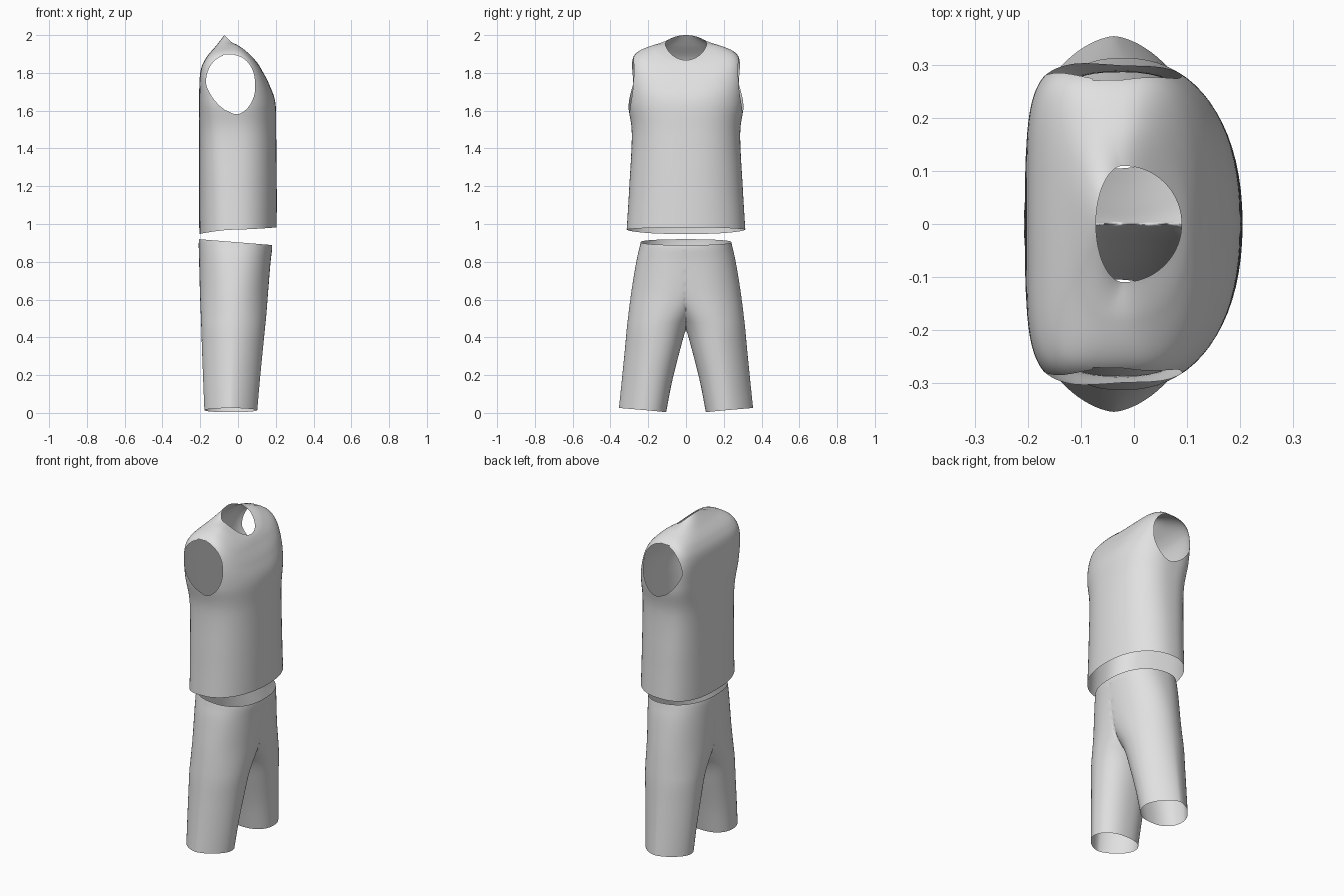
import bpy, bmesh, math

if "Cube" in bpy.data.objects:
    bpy.data.objects.remove(bpy.data.objects["Cube"])

N = 72          # points round a ring
STEPS = 9       # rings between two control rings

fabric = bpy.data.materials.new("light grey fabric")
fabric.diffuse_color = (0.75, 0.75, 0.75, 1)
fabric.use_nodes = True
fabric.node_tree.nodes["Principled BSDF"].inputs["Base Color"].default_value = fabric.diffuse_color


def smooth_rows(rows):
    """Catmull-Rom interpolation through rows of ring parameters."""
    out = []
    for i in range(len(rows) - 1):
        p = [rows[max(0, min(len(rows) - 1, i + k))] for k in (-1, 0, 1, 2)]
        for s in range(STEPS):
            t = s / STEPS
            out.append([0.5 * (2 * b + (c - a) * t + (2*a - 5*b + 4*c - d) * t**2
                               + (3*b - a - 3*c + d) * t**3) for a, b, c, d in zip(*p)])
    return out + [list(rows[-1])]


def power(v, n):
    return math.copysign(abs(v) ** (2 / n), v)


def loft(rows, ring_point):
    bm = bmesh.new()
    rings = [[bm.verts.new(ring_point(r, 2 * math.pi * k / N)) for k in range(N)]
             for r in smooth_rows(rows)]
    for lo, hi in zip(rings, rings[1:]):
        for k in range(N):
            j = (k + 1) % N
            bm.faces.new((lo[k], lo[j], hi[j], hi[k]))
    return bm


def finish(bm, name):
    mesh = bpy.data.meshes.new(name)
    bm.to_mesh(mesh)
    bm.free()
    mesh.materials.append(fabric)
    for p in mesh.polygons:
        p.use_smooth = True
    ob = bpy.data.objects.new(name, mesh)
    bpy.context.collection.objects.link(ob)
    return ob


# Sleeveless shirt: back x, front x, half width, z back / front / side, roundness front / back
shirt_rows = [
    (-.205, .205, .314, .947, .982, .970, 2.2, 2.5),
    (-.206, .205, .300, 1.20, 1.22, 1.20, 2.2, 2.6),
    (-.206, .202, .287, 1.48, 1.48, 1.48, 2.3, 3.0),
    (-.206, .198, .308, 1.66, 1.64, 1.64, 2.4, 4.0),
    (-.200, .165, .305, 1.80, 1.74, 1.80, 2.7, 5.0),
    (-.172, .126, .272, 1.875, 1.815, 1.897, 3.0, 5.0),
    (-.115, .105, .185, 1.945, 1.85, 1.943, 2.5, 3.0),
    (-.072, .090, .110, 2.00, 1.868, 1.955, 2.0, 2.0),
]


def shirt_point(r, t):
    xb, xf, w, zb, zf, zs, nf, nb = r
    c, s = math.cos(t), math.sin(t)
    n, xe, ze = (nf, xf, zf) if c > 0 else (nb, xb, zb)
    x = -.02 + (xe + .02) * abs(power(c, n))
    return (x, w * power(s, n), zs + (ze - zs) * abs(c) ** 1.3)


def armhole(co):
    """Negative inside the egg-shaped arm opening."""
    if abs(co.y) < .16:
        return 1
    dz = (co.z - 1.745) / (.152 if co.z > 1.745 else .165)
    cx = -.04 + .03 * max(0, -dz)
    n = 2.1 if dz > 0 else 1.7
    return abs((co.x - cx) / .13) ** n + abs(dz) ** n - 1


bm = loft(shirt_rows, shirt_point)
# Cut the armholes cleanly along the curve
bmesh.ops.triangulate(bm, faces=bm.faces[:])
cut = []
for e in bm.edges[:]:
    v = e.verts[0]
    a, b = armhole(v.co), armhole(e.verts[1].co)
    if a * b < 0:
        cut.append(bmesh.utils.edge_split(e, v, max(.02, min(.98, a / (a - b))))[1])
bmesh.ops.connect_verts(bm, verts=cut)
bmesh.ops.delete(bm, geom=[f for f in bm.faces if armhole(f.calc_center_median()) < 0],
                 context='FACES')
bmesh.ops.recalc_face_normals(bm, faces=bm.faces[:])
finish(bm, "sleeveless_shirt")

# Shorts, one leg: z inner, z outer, back x, front x, centre y, inner y, outer y,
# z tilt, outer roundness
leg_rows = [
    (.004, .026, -.178, .102, .220, .105, .355, .00, 1.6),
    (.16, .17, -.184, .115, .200, .075, .340, .00, 1.65),
    (.32, .32, -.190, .130, .172, .035, .325, .00, 1.75),
    (.44, .44, -.194, .142, .148, .000, .314, .00, 1.85),
    (.52, .52, -.197, .150, .118, -.045, .305, .00, 1.9),
    (.65, .65, -.202, .160, .065, -.150, .288, -.01, 2.0),
    (.80, .80, -.206, .172, .020, -.220, .263, -.04, 2.2),
    (.875, .875, -.208, .180, .000, -.242, .246, -.07, 2.3),
    (.903, .903, -.206, .180, .000, -.238, .240, -.08, 2.3),
]


def leg_point(r, t):
    zi, zo, xb, xf, yc, yi, yo, tilt, n = r
    if math.sin(t) < 0:
        n = 2.3
    c, s = power(math.cos(t), n), power(math.sin(t), n)
    x = (xf + xb) / 2 + (xf - xb) / 2 * c
    y = yc + s * ((yo - yc) if s > 0 else (yc - yi))
    return (x, max(0, y), (zi + zo) / 2 + (zo - zi) / 2 * s + tilt * x)


bm = loft(leg_rows, leg_point)
# Open the inside where both legs meet on the middle plane
bmesh.ops.delete(bm, geom=[f for f in bm.faces if all(v.co.y < 1e-5 for v in f.verts)],
                 context='FACES')
bmesh.ops.recalc_face_normals(bm, faces=bm.faces[:])
shorts = finish(bm, "shorts")
mirror = shorts.modifiers.new("other leg", 'MIRROR')
mirror.use_axis = (False, True, False)
mirror.use_clip = True
mirror.merge_threshold = .0005
